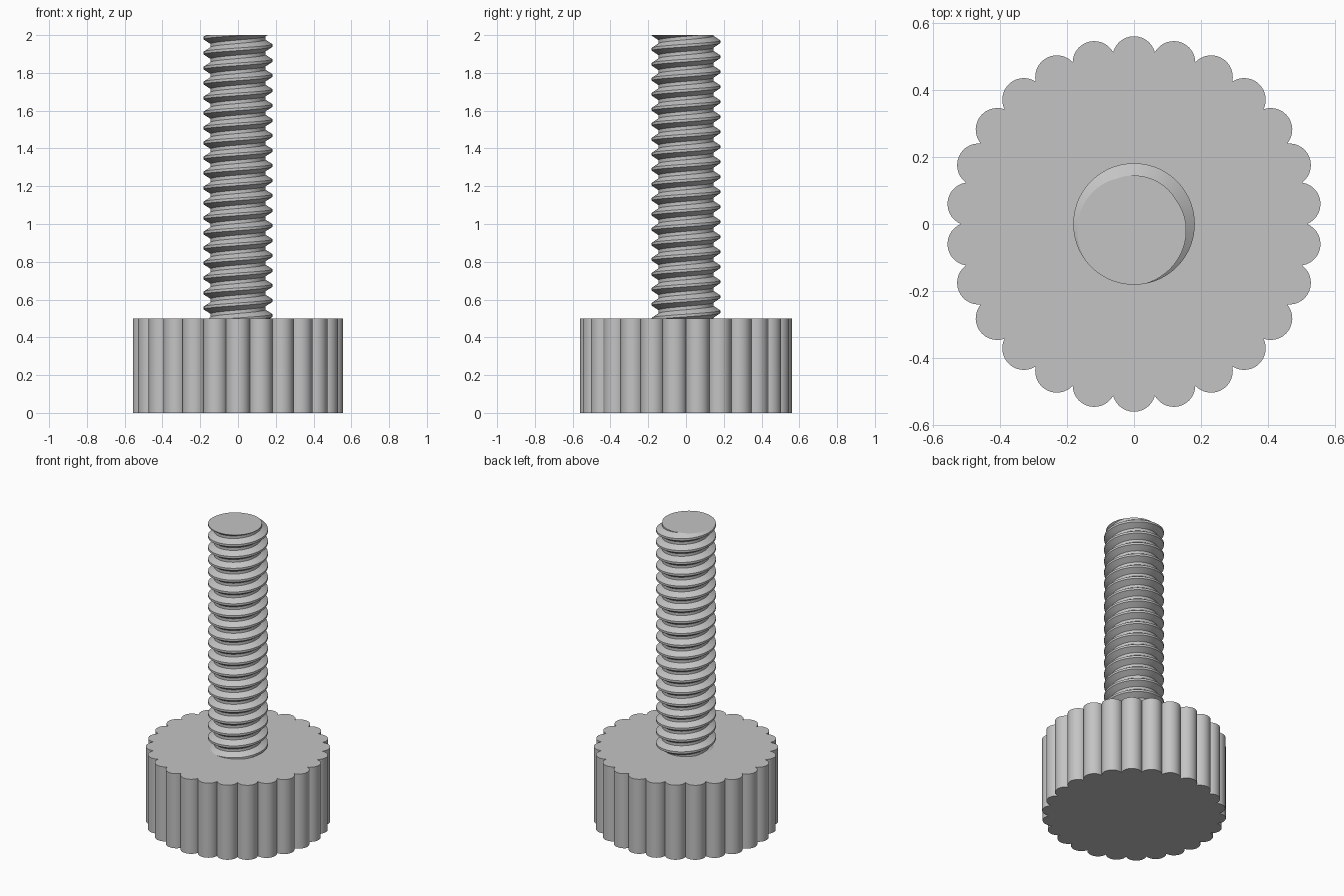
import bpy, bmesh
from math import pi, sin, cos, asin, radians

if "Cube" in bpy.data.objects:
    bpy.data.objects.remove(bpy.data.objects["Cube"], do_unlink=True)

GREY = (0.55, 0.55, 0.55, 1)
metal = bpy.data.materials.new("plain grey")
metal.use_nodes = True
metal.diffuse_color = GREY
metal.node_tree.nodes["Principled BSDF"].inputs["Base Color"].default_value = GREY


def finish(bm, name):
    bmesh.ops.recalc_face_normals(bm, faces=bm.faces)
    mesh = bpy.data.meshes.new(name)
    bm.to_mesh(mesh)
    bm.free()
    mesh.materials.append(metal)
    obj = bpy.data.objects.new(name, mesh)
    bpy.context.collection.objects.link(obj)
    bpy.ops.object.select_all(action='DESELECT')
    obj.select_set(True)
    bpy.context.view_layer.objects.active = obj
    bpy.ops.object.shade_smooth_by_angle(angle=radians(30))
    return obj


# Scalloped knob: a ring of overlapping round lobes, extruded upward
LOBES, RING, LOBE_R, KNOB_H, ARC = 26, 0.496, 0.0645, 0.5, 14
half = pi / LOBES
sweep = half + asin(RING * sin(half) / LOBE_R)
bm = bmesh.new()
outline = []
for i in range(LOBES):
    a = pi / 2 + i * 2 * half
    for k in range(ARC):
        b = a - sweep + 2 * sweep * k / ARC
        outline.append(bm.verts.new((RING * cos(a) + LOBE_R * cos(b),
                                     RING * sin(a) + LOBE_R * sin(b), 0)))
base = bm.faces.new(outline)
top = bmesh.ops.extrude_face_region(bm, geom=[base], use_keep_orig=True)
bmesh.ops.translate(bm, vec=(0, 0, KNOB_H),
                    verts=[v for v in top["geom"] if isinstance(v, bmesh.types.BMVert)])
finish(bm, "knob")

# Threaded shaft: a right-hand helical sweep of one thread profile, cut flat at both ends
PITCH, MAJOR, MINOR, STEPS, TOP = 0.0794, 0.1815, 0.145, 72, 2.0
CREST, ROOT = 0.014, 0.018
CREST_ANGLE = radians(250)      # where the crest meets the flat end
slope = (PITCH - CREST - ROOT) / 2
profile = [(MAJOR, -CREST / 2), (MAJOR, CREST / 2),
           (MINOR, CREST / 2 + slope), (MINOR, CREST / 2 + slope + ROOT)]
TURNS = 23
bm = bmesh.new()
rows = []
for i in range(TURNS * STEPS + 1):
    t = i / STEPS - TURNS + 2
    a = CREST_ANGLE + 2 * pi * t
    rows.append([bm.verts.new((r * cos(a), r * sin(a), TOP + PITCH * t + z))
                 for r, z in profile])
for i in range(len(rows) - 1):
    lo, hi = rows[i], rows[i + 1]
    for k in range(3):
        bm.faces.new((lo[k], hi[k], hi[k + 1], lo[k + 1]))
    if i + 1 + STEPS < len(rows):
        up, up2 = rows[i + STEPS], rows[i + 1 + STEPS]
        bm.faces.new((lo[3], hi[3], up2[0], up[0]))
for z, n in ((TOP, 1), (KNOB_H - 0.02, -1)):
    cut = bmesh.ops.bisect_plane(bm, geom=bm.verts[:] + bm.edges[:] + bm.faces[:],
                                 plane_co=(0, 0, z), plane_no=(0, 0, n),
                                 clear_outer=True, dist=1e-6)
    rim = [e for e in cut["geom_cut"] if isinstance(e, bmesh.types.BMEdge)]
    bmesh.ops.edgeloop_fill(bm, edges=rim)
finish(bm, "threaded_shaft")
